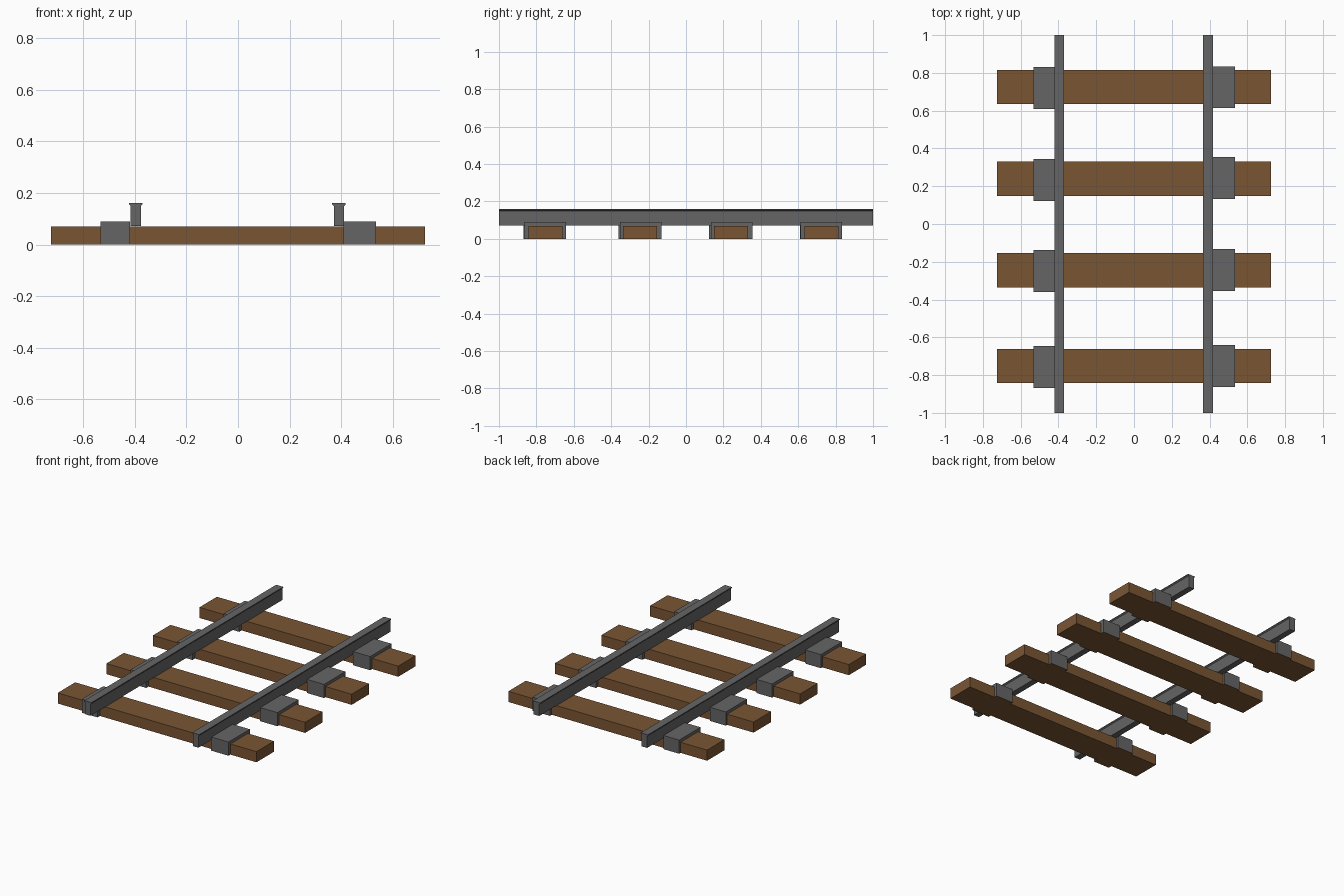
import bpy, bmesh

if "Cube" in bpy.data.objects:
    bpy.data.objects.remove(bpy.data.objects["Cube"])


def material(name, rgb):
    m = bpy.data.materials.new(name)
    m.diffuse_color = (*rgb, 1)
    m.use_nodes = True
    m.node_tree.nodes["Principled BSDF"].inputs["Base Color"].default_value = m.diffuse_color
    return m


WOOD = material("brown wood", (0.195, 0.092, 0.034))
STEEL = material("grey steel", (0.13, 0.13, 0.13))


def extrude_profile(name, profile, y0, y1, mats):
    """Extrude a closed (x, z) outline along y."""
    bm = bmesh.new()
    face = bm.faces.new([bm.verts.new((x, y0, z)) for x, z in profile])
    ext = bmesh.ops.extrude_face_region(bm, geom=[face])["geom"]
    verts = [v for v in ext if isinstance(v, bmesh.types.BMVert)]
    bmesh.ops.translate(bm, verts=verts, vec=(0, y1 - y0, 0))
    bmesh.ops.recalc_face_normals(bm, faces=bm.faces)
    # undersides take the last material
    for f in bm.faces:
        if f.normal.z < -0.9 and f.calc_center_median().z < 0.001:
            f.material_index = len(mats) - 1
    me = bpy.data.meshes.new(name)
    bm.to_mesh(me)
    bm.free()
    for m in mats:
        me.materials.append(m)
    ob = bpy.data.objects.new(name, me)
    bpy.context.collection.objects.link(ob)
    return ob


def box(name, x0, x1, y0, y1, z1, mats):
    return extrude_profile(name, [(x0, 0), (x1, 0), (x1, z1), (x0, z1)], y0, y1, mats)


# Wooden ties, each with two steel clamps (tie centre, left and right clamp centres)
for i, (ty, left, right) in enumerate([(0.725, 0.72, 0.724), (0.24, 0.234, 0.244),
                                       (-0.245, -0.249, -0.243), (-0.752, -0.757, -0.752)]):
    box(f"tie_{i + 1}", -0.725, 0.725, ty - 0.091, ty + 0.091, 0.07, [WOOD])
    box(f"left_clamp_{i + 1}", -0.532, -0.418, left - 0.111, left + 0.111, 0.09, [STEEL, WOOD])
    box(f"right_clamp_{i + 1}", 0.409, 0.535, right - 0.111, right + 0.111, 0.09, [STEEL, WOOD])

# Rails: straight web with a thin flared cap
half = [(0.02, 0.072), (0.02, 0.149), (0.026, 0.155), (0.026, 0.16)]
outline = half + [(-x, z) for x, z in reversed(half)]
for name, cx in (("left_rail", -0.396), ("right_rail", 0.391)):
    extrude_profile(name, [(x + cx, z) for x, z in outline], -1, 1, [STEEL])
